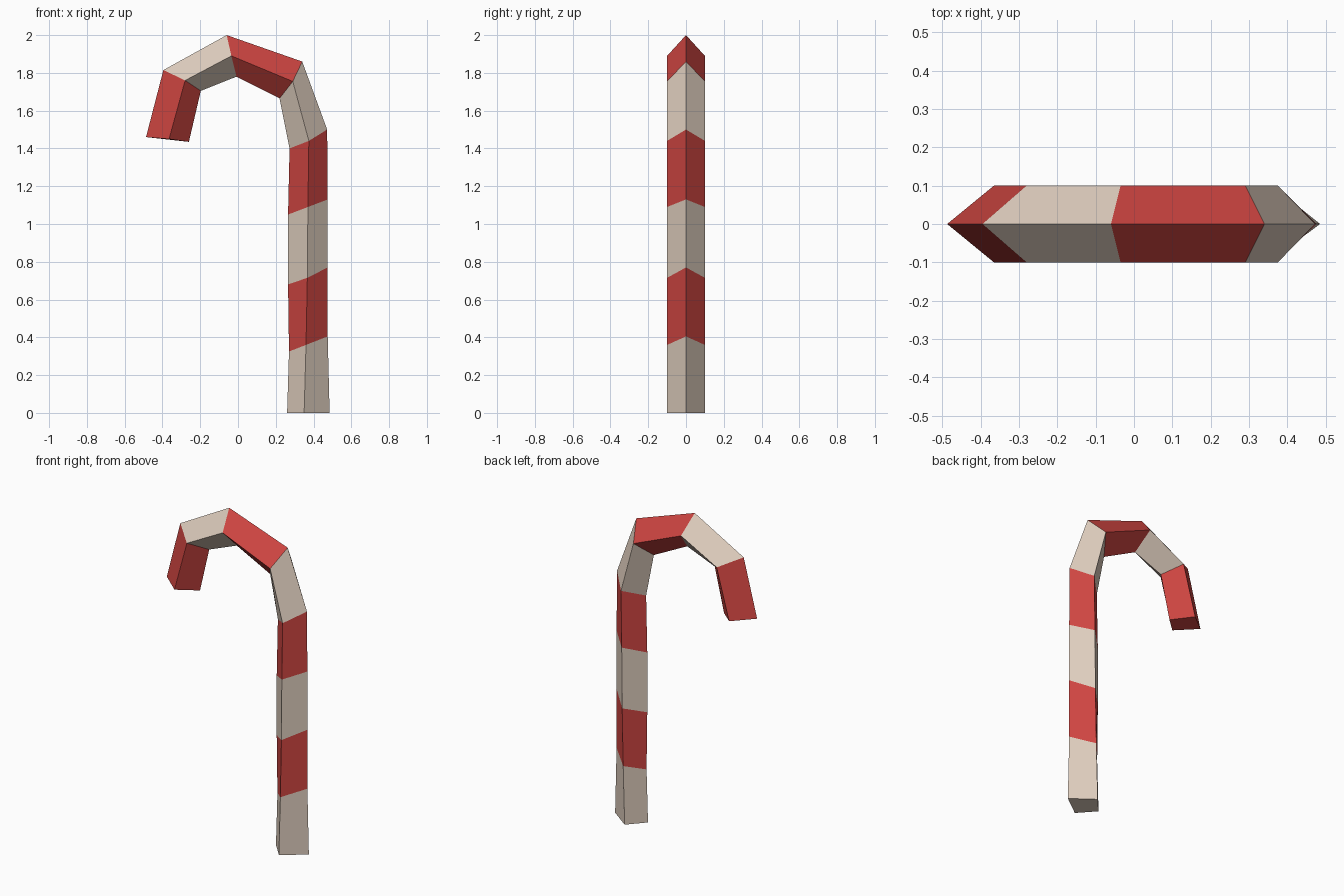
import bpy, bmesh

if "Cube" in bpy.data.objects:
    bpy.data.objects.remove(bpy.data.objects["Cube"])


def material(name, rgb):
    m = bpy.data.materials.new(name)
    m.diffuse_color = (*rgb, 1)
    m.use_nodes = True
    m.node_tree.nodes["Principled BSDF"].inputs["Base Color"].default_value = m.diffuse_color
    return m


# Diamond rings from foot to tip: inner, side and outer corner as (x, z)
RINGS = [
    ((0.26, 0.0), (0.35, 0.0), (0.485, 0.0)),
    ((0.27, 0.325), (0.36, 0.36), (0.475, 0.405)),
    ((0.265, 0.68), (0.367, 0.715), (0.475, 0.77)),
    ((0.265, 1.05), (0.37, 1.09), (0.475, 1.13)),
    ((0.273, 1.40), (0.375, 1.44), (0.472, 1.50)),
    ((0.22, 1.665), (0.29, 1.755), (0.34, 1.86)),
    ((-0.008, 1.78), (-0.035, 1.89), (-0.06, 2.0)),
    ((-0.197, 1.705), (-0.28, 1.76), (-0.395, 1.815)),
    ((-0.26, 1.435), (-0.365, 1.45), (-0.487, 1.46)),
]
HALF_DEPTH = 0.1

# Skin the rings into one bent cane
bm = bmesh.new()
loops = []
for inner, side, outer in RINGS:
    corners = ((inner, 0), (side, -HALF_DEPTH), (outer, 0), (side, HALF_DEPTH))
    loops.append([bm.verts.new((p[0], y, p[1])) for p, y in corners])

# Stripes alternate cream and red, one per segment
for s, (a, b) in enumerate(zip(loops, loops[1:])):
    for i in range(4):
        j = (i + 1) % 4
        bm.faces.new((a[i], a[j], b[j], b[i])).material_index = s % 2

# End caps: cream foot, red tip
bm.faces.new(loops[0][::-1]).material_index = 0
bm.faces.new(loops[-1]).material_index = 1
bmesh.ops.recalc_face_normals(bm, faces=bm.faces[:])

mesh = bpy.data.meshes.new("candy_cane")
bm.to_mesh(mesh)
bm.free()
mesh.materials.append(material("cream", (0.73, 0.61, 0.51)))
mesh.materials.append(material("red", (0.62, 0.06, 0.053)))
bpy.context.collection.objects.link(bpy.data.objects.new("candy_cane", mesh))
